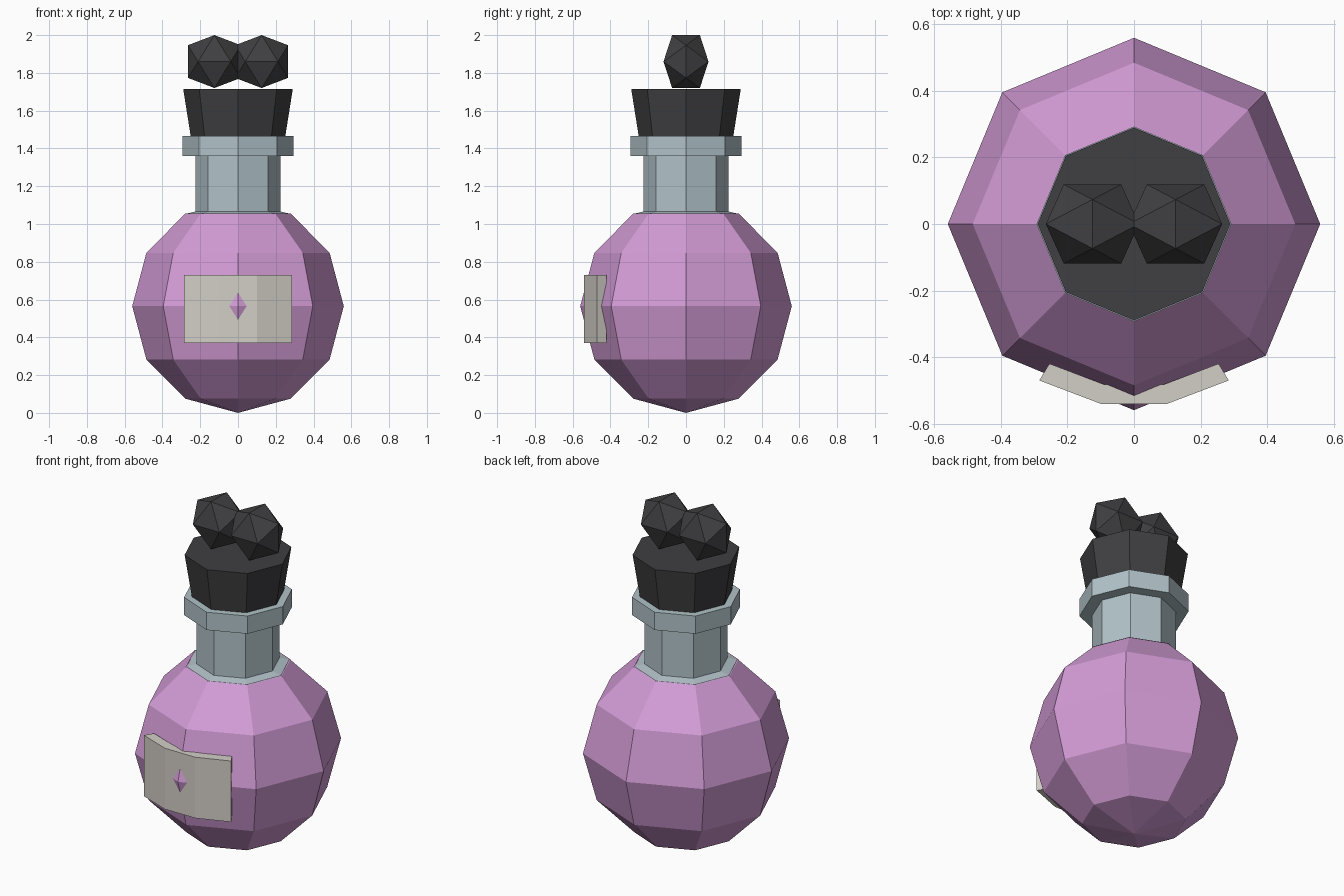
import bpy, bmesh
from math import sin, cos, pi, radians

if "Cube" in bpy.data.objects:
    bpy.data.objects.remove(bpy.data.objects["Cube"])


def material(name, rgb):
    m = bpy.data.materials.new(name)
    m.diffuse_color = (*rgb, 1)
    m.use_nodes = True
    m.node_tree.nodes["Principled BSDF"].inputs["Base Color"].default_value = m.diffuse_color
    return m


def finish(name, bm, mat):
    bmesh.ops.recalc_face_normals(bm, faces=bm.faces)
    me = bpy.data.meshes.new(name)
    bm.to_mesh(me)
    bm.free()
    me.materials.append(mat)
    ob = bpy.data.objects.new(name, me)
    bpy.context.collection.objects.link(ob)
    return ob


def lathe(name, profile, mat, sides=8):
    """Turn a (radius, z) profile about z, capping both ends."""
    bm = bmesh.new()
    rings = []
    for r, z in profile:
        if r == 0:
            rings.append([bm.verts.new((0, 0, z))] * sides)
        else:
            rings.append([bm.verts.new((r * cos(2 * pi * i / sides), r * sin(2 * pi * i / sides), z))
                          for i in range(sides)])
    for a, b in zip(rings, rings[1:]):
        for i in range(sides):
            j = (i + 1) % sides
            bm.faces.new(list(dict.fromkeys((a[i], a[j], b[j], b[i]))))
    for ring in (rings[0], rings[-1]):
        if ring[0] is not ring[1]:
            bm.faces.new(ring)
    return finish(name, bm, mat)


liquid = material("pink_liquid", (0.65, 0.33, 0.67))
glass = material("pale_glass", (0.44, 0.54, 0.58))
dark = material("dark_stopper", (0.05, 0.05, 0.054))
paper = material("paper", (0.65, 0.62, 0.57))

# Round body: eight-sided sphere, cut off below the neck
C = 0.565
lathe("bottle_body", [(0, 0)] + [(0.56 * sin(radians(a)), C - C * cos(radians(a)))
                                 for a in range(30, 151, 30)], liquid)

# Neck with shoulder and rim
lathe("bottle_neck", [(0.285, 1.052), (0.225, 1.066), (0.225, 1.36), (0.293, 1.36),
                      (0.293, 1.465), (0.24, 1.465)], glass)

# Tapered stopper
lathe("stopper", [(0.25, 1.462), (0.29, 1.715)], dark)

# Two icosahedra on the stopper, slightly flattened in y
PHI = (1 + 5 ** 0.5) / 2
for side, x in (("left", -0.125), ("right", 0.125)):
    bm = bmesh.new()
    for s in (-1, 1):
        for t in (-1, 1):
            for p in ((0, s, t * PHI), (s, t * PHI, 0), (t * PHI, 0, s)):
                k = 0.14 / PHI
                bm.verts.new((x + p[0] * k, p[1] * k * 0.85, 1.86 + p[2] * k))
    bmesh.ops.convex_hull(bm, input=bm.verts)
    finish(side + "_stopper_knob", bm, dark)

# Curved label; the body's front corner pokes through its middle
bm = bmesh.new()
cols = []
for i in range(4):
    a = radians(-31.2 + 20.8 * i)
    cols.append([bm.verts.new((r * sin(a), -r * cos(a), z))
                 for r, z in ((0.55, 0.37), (0.55, 0.73), (0.491, 0.73), (0.491, 0.37))])
for a, b in zip(cols, cols[1:]):
    for i in range(4):
        j = (i + 1) % 4
        bm.faces.new((a[i], a[j], b[j], b[i]))
bm.faces.new(cols[0])
bm.faces.new(cols[-1])
finish("label", bm, paper)
